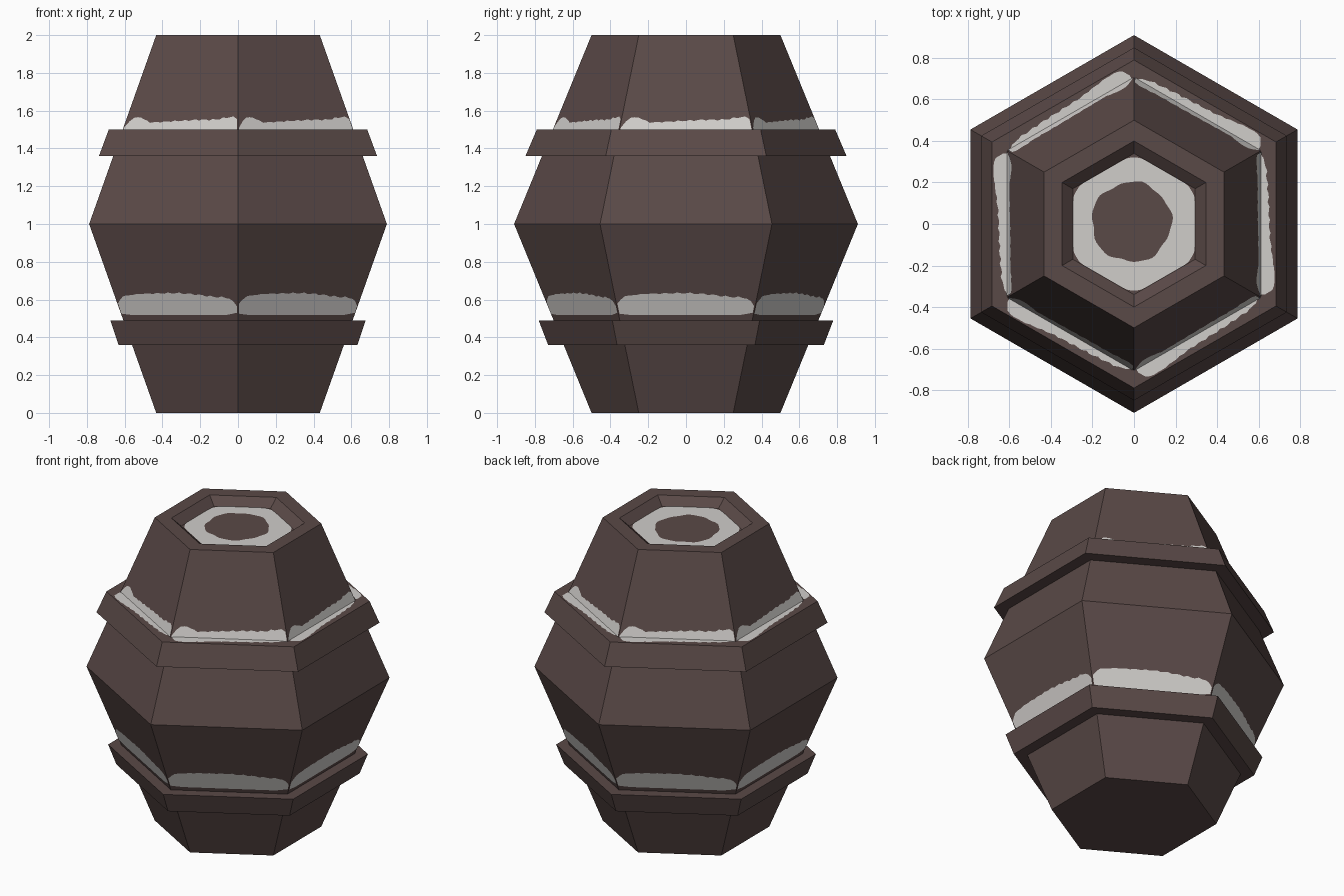
import bpy, math

if "Cube" in bpy.data.objects:
    bpy.data.objects.remove(bpy.data.objects["Cube"])

def material(name, rgb):
    m = bpy.data.materials.new(name)
    m.diffuse_color = (*rgb, 1)
    m.use_nodes = True
    m.node_tree.nodes["Principled BSDF"].inputs["Base Color"].default_value = m.diffuse_color
    return m

WOOD = material("dark_brown_wood", (0.102, 0.067, 0.063))
PALE = material("pale_grey_paint", (0.63, 0.61, 0.59))

def make(name, verts, faces, mat):
    me = bpy.data.meshes.new(name)
    me.from_pydata(verts, [], faces)
    me.materials.append(mat)
    ob = bpy.data.objects.new(name, me)
    bpy.context.collection.objects.link(ob)
    return ob

def hex_lathe(name, profile, closed):
    """Sweep (radius, z) points round six sides; cap the ends, or close the loop."""
    verts = [(r * math.cos(math.radians(30 + 60 * k)),
              r * math.sin(math.radians(30 + 60 * k)), z)
             for r, z in profile for k in range(6)]
    n = len(profile)
    faces = []
    for i in range(n if closed else n - 1):
        a, b = i * 6, (i + 1) % n * 6
        for k in range(6):
            j = (k + 1) % 6
            faces.append((a + k, a + j, b + j, b + k))
    if not closed:
        faces.append(tuple(reversed(range(6))))
        faces.append(tuple(range((n - 1) * 6, n * 6)))
    return make(name, verts, faces, WOOD)

def body_radius(z):
    return 0.91 - 0.41 * abs(z - 1)

# barrel body with recessed lid
hex_lathe("barrel_body", [(0.5, 0), (0.91, 1), (0.5, 2), (0.40, 2), (0.34, 1.95)], False)

# two hoops
hex_lathe("lower_hoop", [(0.63, 0.36), (0.73, 0.36), (0.78, 0.49), (0.69, 0.49)], True)
hex_lathe("upper_hoop", [(0.74, 0.36 + 1), (0.85, 1.36), (0.79, 1.5), (0.69, 1.5)], True)

def interp(pts, u):
    for (a, x), (b, y) in zip(pts, pts[1:]):
        if u <= b:
            return x + (y - x) * (u - a) / (b - a)
    return pts[-1][1]

def on_side(k, out, s, z):
    a = math.radians(60 * k)
    return (out * math.cos(a) - s * math.sin(a), out * math.sin(a) + s * math.cos(a), z)

APO = math.cos(math.radians(30))

def paint_strips(name, low, high, ledge=False, n=32):
    """Ragged painted strip on each of the six sides (or on the hoop ledge)."""
    verts, faces = [], []
    for k in range(6):
        base = len(verts)
        for i in range(n + 1):
            u = i / n
            jag = 0.003 * math.sin(i * 2.3) + 0.002 * math.sin(i * 4.1)
            lo, hi = interp(low, u), interp(high, u) + jag
            if ledge:
                s = (u - 0.5) * 0.68
                verts += [on_side(k, hi, s, 1.503), on_side(k, lo, s, 1.503)]
            else:
                for z in (lo, hi):
                    r = body_radius(z)
                    verts.append(on_side(k, r * APO + 0.003, (u - 0.5) * r * 0.985, z))
        for i in range(n):
            b = base + 2 * i
            faces.append((b, b + 2, b + 3, b + 1))
    make(name, verts, faces, PALE)

# painted bands above each hoop
paint_strips("upper_band_paint", [(0, 1.5), (1, 1.5)],
             [(0, 1.51), (0.05, 1.563), (0.12, 1.565), (0.22, 1.537), (0.45, 1.545),
              (0.65, 1.552), (0.8, 1.552), (0.95, 1.568), (1, 1.56)])
paint_strips("upper_ledge_paint", [(0, 0.605), (1, 0.605)],
             [(0, 0.63), (0.04, 0.675), (0.15, 0.677), (0.4, 0.655), (0.7, 0.647),
              (0.92, 0.635), (1, 0.61)], ledge=True)
paint_strips("lower_band_paint", [(0, 0.525), (0.1, 0.517), (0.9, 0.517), (1, 0.53)],
             [(0, 0.58), (0.06, 0.618), (0.2, 0.63), (0.5, 0.635), (0.65, 0.628),
              (0.8, 0.615), (0.93, 0.61), (1, 0.57)])

# painted ring on the lid
N = 72
verts = []
for i in range(N):
    t = 2 * math.pi * i / N
    away = (t + math.pi / 6) % (math.pi / 3) - math.pi / 6
    ro = min(0.293 / math.cos(away), 0.32)
    ri = 0.192 + 0.006 * math.sin(5 * t + 1) + 0.003 * math.sin(11 * t)
    c, s = math.cos(t), math.sin(t)
    verts += [(ro * c, ro * s, 1.953), (ri * c - 0.012, ri * s + 0.01, 1.953)]
faces = []
for i in range(N):
    a, b = 2 * i, 2 * ((i + 1) % N)
    faces.append((a, b, b + 1, a + 1))
make("lid_ring_paint", verts, faces, PALE)
